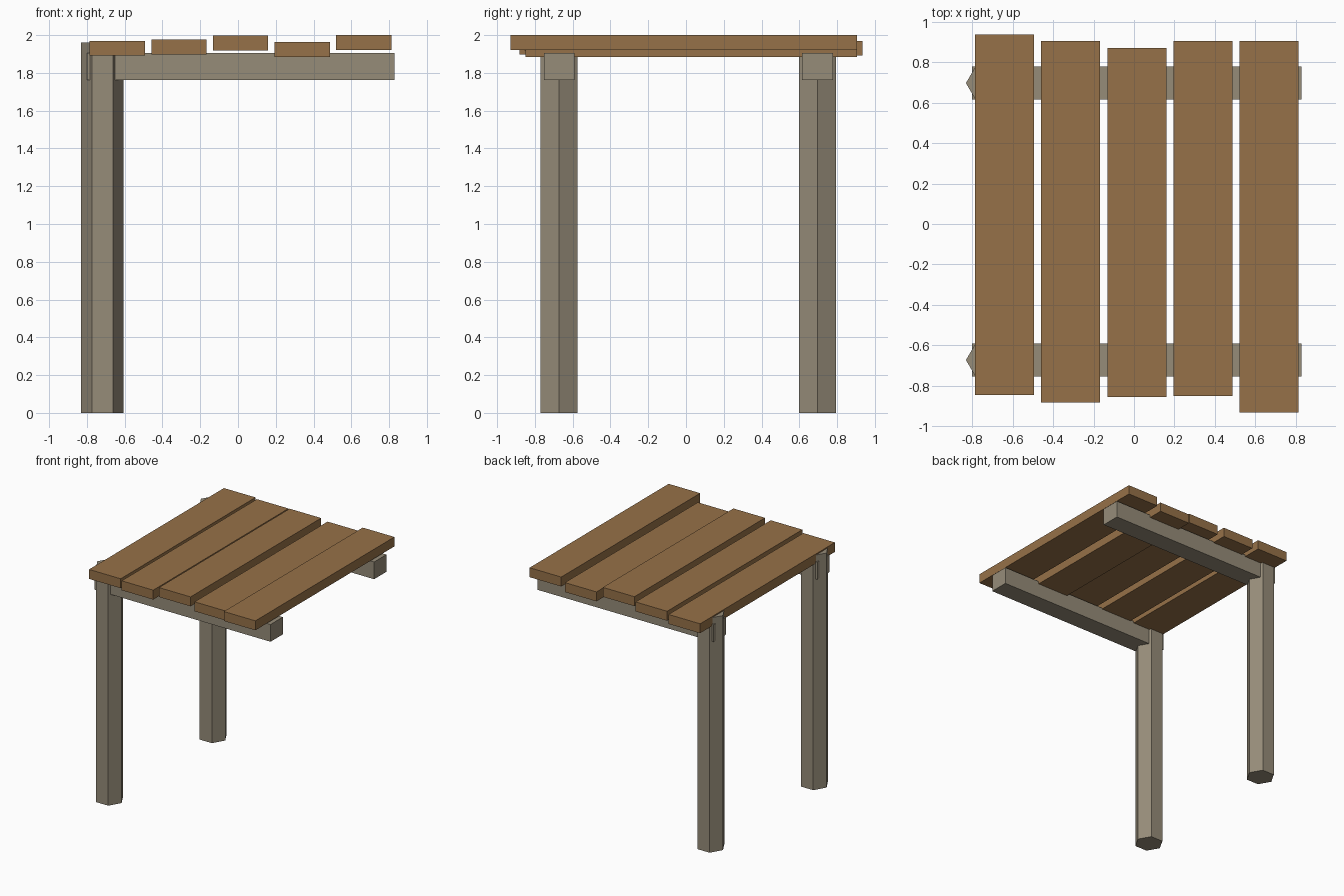
import bpy, math

if "Cube" in bpy.data.objects:
    bpy.data.objects.remove(bpy.data.objects["Cube"])

def material(name, rgb):
    m = bpy.data.materials.new(name)
    m.diffuse_color = (*rgb, 1)
    m.use_nodes = True
    m.node_tree.nodes["Principled BSDF"].inputs["Base Color"].default_value = m.diffuse_color
    return m

plank_wood = material("brown plank wood", (0.305, 0.165, 0.065))
post_wood = material("weathered grey wood", (0.305, 0.262, 0.191))

def box(name, x, y, z, mat):
    """Box from (min, max) pairs."""
    bpy.ops.mesh.primitive_cube_add(size=1, location=[(a + b) / 2 for a, b in (x, y, z)])
    o = bpy.context.object
    o.scale = [b - a for a, b in (x, y, z)]
    bpy.ops.object.transform_apply(location=False, rotation=False, scale=True)
    o.name = name
    o.data.materials.append(mat)

# Hexagonal posts with a beam running through the top of each
POST_R, POST_H = 0.1125, 1.96
for side, y in (("front", -0.672), ("back", 0.696)):
    bpy.ops.mesh.primitive_cylinder_add(vertices=6, radius=POST_R, depth=POST_H,
                                        location=(-0.7175, y, POST_H / 2))
    post = bpy.context.object
    post.name = side + "_post"
    # put hexagon corners on the x axis
    post.rotation_euler.z = math.radians(30)
    bpy.ops.object.transform_apply(location=False, rotation=True, scale=False)
    post.data.materials.append(post_wood)
    box(side + "_beam", (-0.80, 0.828), (y - 0.081, y + 0.081), (1.762, 1.906), post_wood)

# Uneven planks: left x, front y, back y, top z
planks = [(-0.785, -0.845, 0.935, 1.970),
          (-0.459, -0.881, 0.905, 1.976),
          (-0.132, -0.855, 0.870, 1.997),
          (0.194, -0.850, 0.905, 1.963),
          (0.520, -0.930, 0.905, 2.000)]
for i, (x, y0, y1, top) in enumerate(planks, 1):
    box(f"plank_{i}", (x, x + 0.292), (y0, y1), (top - 0.079, top), plank_wood)
